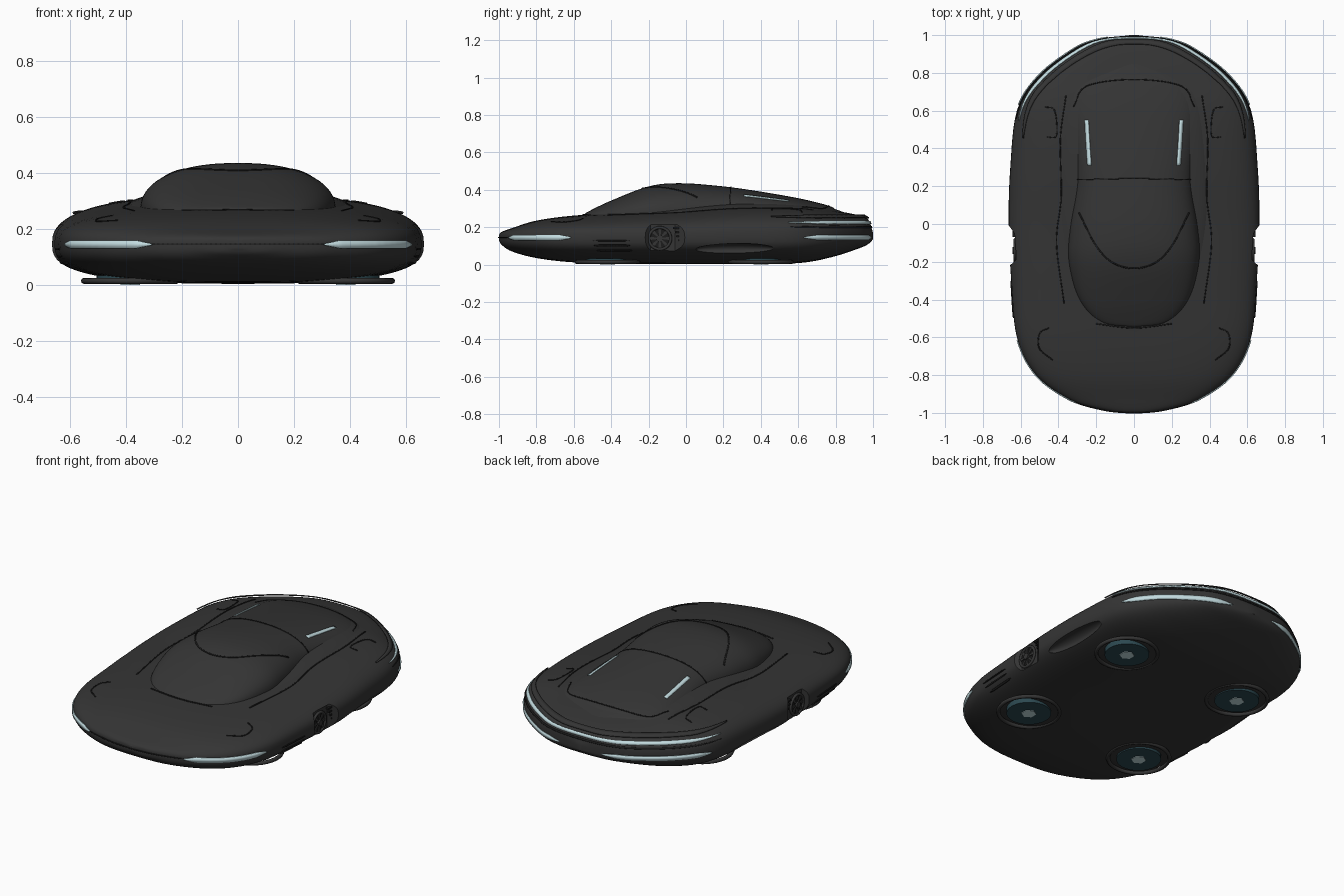
import bpy, bmesh
from math import sin, cos, pi, radians
from mathutils import Vector
from mathutils.bvhtree import BVHTree

if "Cube" in bpy.data.objects:
    bpy.data.objects.remove(bpy.data.objects["Cube"])


def material(name, rgb):
    m = bpy.data.materials.new(name)
    m.use_nodes = True
    m.diffuse_color = (*rgb, 1)
    m.node_tree.nodes["Principled BSDF"].inputs["Base Color"].default_value = (*rgb, 1)
    return m


PAINT = material("charcoal paint", (0.035, 0.035, 0.035))
SEAM = material("black seam", (0.012, 0.012, 0.012))
LIGHT = material("pale cyan light", (0.55, 0.72, 0.75))
TEAL = material("dark teal pad", (0.025, 0.065, 0.08))
surfaces = []


def finish(bm, name, mat, angle=35):
    bmesh.ops.recalc_face_normals(bm, faces=bm.faces)
    mesh = bpy.data.meshes.new(name)
    bm.to_mesh(mesh)
    bm.free()
    mesh.materials.append(mat)
    ob = bpy.data.objects.new(name, mesh)
    bpy.context.collection.objects.link(ob)
    smooth(ob, angle)
    return ob


def smooth(ob, angle=35):
    bpy.ops.object.select_all(action='DESELECT')
    ob.select_set(True)
    bpy.context.view_layer.objects.active = ob
    bpy.ops.object.shade_smooth_by_angle(angle=radians(angle))


def spline(keys, steps):
    """Catmull-Rom points through the keys."""
    k = [Vector(p) for p in keys]
    k = [k[0] * 2 - k[1]] + k + [k[-1] * 2 - k[-2]]
    out = []
    for a, b, c, d in zip(k, k[1:], k[2:], k[3:]):
        for i in range(steps):
            t = i / steps
            out.append((b * 2 + (c - a) * t + (a * 2 - b * 5 + c * 4 - d) * t**2
                        + (b * 3 - a - c * 3 + d) * t**3) / 2)
    return out + [k[-2]]


def loft(name, keys, power, steps=6, n=72):
    """Superellipse sections: y, half width, bottom, waist, top."""
    bm = bmesh.new()
    rings = []
    for y, w, low, mid, top in spline(keys, steps):
        ring = []
        for i in range(n):
            c, s = cos(2 * pi * i / n), sin(2 * pi * i / n)
            x = w * abs(c) ** (2 / power) * (1 if c > 0 else -1)
            z = mid + (top - mid if s > 0 else low - mid) * abs(s) ** (2 / power)
            ring.append(bm.verts.new((x, y, z)))
        rings.append(ring)
    for a, b in zip(rings, rings[1:]):
        for i in range(n):
            j = (i + 1) % n
            bm.faces.new((a[i], a[j], b[j], b[i]))
    bm.faces.new(rings[0])
    bm.faces.new(rings[-1])
    bmesh.ops.recalc_face_normals(bm, faces=bm.faces)
    surfaces.append(BVHTree.FromBMesh(bm))
    return finish(bm, name, PAINT)


def hit(origin, direction, lift):
    found = [s.ray_cast(origin, direction) for s in surfaces]
    found = [f for f in found if f[0] is not None]
    if not found:
        return None
    f = min(found, key=lambda r: r[3])
    return f[0] + f[1] * lift


def ribbon(name, pairs, mat, thick=0.006):
    bm = bmesh.new()
    rows = [[bm.verts.new(p) for p in pair] for pair in pairs if None not in pair]
    for a, b in zip(rows, rows[1:]):
        bm.faces.new((a[0], a[1], b[1], b[0]))
    ob = finish(bm, name, mat)
    mod = ob.modifiers.new("thickness", 'SOLIDIFY')
    mod.thickness, mod.offset = thick, 0


def band(name, a0, a1, z0, z1, mat, lift=0.003, n=40):
    """Tapered strip wrapped round the flank between two bearings."""
    pairs = []
    for i in range(n + 1):
        t = i / n
        a = radians(a0 + (a1 - a0) * t)
        out = Vector((cos(a), sin(a), 0))
        half = (z1 - z0) / 2 * min(1, 0.2 + 6 * t, 0.2 + 6 * (1 - t))
        mid = Vector((0, 0, (z0 + z1) / 2))
        pairs.append([hit(out * 2 + mid + Vector((0, 0, h)), -out, lift) for h in (half, -half)])
    ribbon(name, pairs, mat)


def drape(name, path, width, mat, lift=0.001, steps=8):
    """Strip laid on the upper surface along a plan path."""
    pts = spline(path, steps)
    pairs = []
    for i, p in enumerate(pts):
        d = (pts[min(i + 1, len(pts) - 1)] - pts[max(i - 1, 0)]).normalized()
        side = Vector((-d.y, d.x)) * width / 2
        pairs.append([hit(Vector((*(p + o), 2)), Vector((0, 0, -1)), lift) for o in (side, -side)])
    ribbon(name, pairs, mat, 0.004)


def disc(name, r, depth, centre, mat, sides=40, sideways=False, r2=None):
    bm = bmesh.new()
    bmesh.ops.create_cone(bm, cap_ends=True, segments=sides, radius1=r, radius2=r2 or r, depth=depth)
    ob = finish(bm, name, mat)
    ob.location = centre
    if sideways:
        ob.rotation_euler.y = pi / 2
    return ob


def ring(name, major, minor, centre, mat, sideways=False):
    bpy.ops.mesh.primitive_torus_add(major_radius=major, minor_radius=minor, location=centre,
                                     major_segments=40, minor_segments=8,
                                     rotation=(0, pi / 2 if sideways else 0, 0))
    ob = bpy.context.object
    ob.name = name
    ob.data.materials.append(mat)
    smooth(ob, 60)


def prism(name, outline, place, mat):
    """Solid between two placed copies of an outline."""
    bm = bmesh.new()
    a, b = [[bm.verts.new(place(u, v, e)) for u, v in outline] for e in (0, 1)]
    bm.faces.new(a)
    bm.faces.new(b)
    for i in range(len(a)):
        j = (i + 1) % len(a)
        bm.faces.new((a[i], a[j], b[j], b[i]))
    return finish(bm, name, mat)


def cut(ob, cutter):
    mod = ob.modifiers.new("cut", 'BOOLEAN')
    mod.operation, mod.solver, mod.object = 'DIFFERENCE', 'EXACT', cutter
    bpy.context.view_layer.objects.active = ob
    bpy.ops.object.modifier_apply(modifier=mod.name)
    bpy.data.objects.remove(cutter)


# Main hull, shoulder fairing and cabin
body = loft("body", [
    (-1, .02, .13, .145, .16), (-.985, .16, .105, .145, .175), (-.93, .34, .07, .145, .195),
    (-.8, .52, .035, .145, .235), (-.6, .62, .012, .145, .262), (-.3, .65, .004, .145, .28),
    (0, .664, .004, .145, .295), (.3, .655, .004, .145, .315), (.6, .62, .008, .15, .315),
    (.78, .51, .04, .15, .29), (.92, .33, .085, .15, .265), (.975, .2, .11, .15, .24),
    (1, .02, .135, .15, .17)], 2.8)
loft("shoulder_fairing", [
    (-.62, .05, .15, .2, .258), (-.4, .33, .15, .22, .285), (0, .41, .15, .24, .322),
    (.4, .41, .15, .25, .343), (.7, .36, .15, .24, .322), (.86, .1, .15, .2, .275)], 2.6)
loft("cabin", [
    (-.545, .03, .2, .25, .268), (-.52, .18, .2, .25, .285), (-.4, .29, .2, .255, .342),
    (-.2, .345, .2, .265, .418), (-.03, .34, .2, .27, .435), (.2, .31, .2, .27, .418),
    (.4, .32, .2, .27, .39), (.6, .33, .2, .27, .355), (.72, .28, .2, .27, .327),
    (.78, .17, .2, .265, .308), (.805, .03, .2, .26, .288)], 2.3)

# Front and rear light strips, rear lip, nose seams
band("upper_tail_light", 42, 138, .216, .231, LIGHT)
band("rear_lip", 38, 142, .243, .257, PAINT, lift=.009)
band("rear_gap", 42, 138, .196, .206, SEAM, lift=.001)
band("nose_seam", -110, -70, .143, .148, SEAM, lift=.001)
for side, turn in (("left", lambda a: a), ("right", lambda a: 180 - a)):
    band(side + "_headlight", turn(-72), turn(-45), .13, .158, LIGHT)
    band(side + "_tail_light", turn(82), turn(46), .132, .158, LIGHT)
    for k in range(3):
        band(f"{side}_skirt_slat_{k}", turn(-38), turn(-25), .075 + k * .025, .081 + k * .025, SEAM)

# Panel lines and roof lights
drape("windscreen_seam", [(-.29, .06), (-.21, -.1), (-.12, -.2), (0, -.235),
                          (.12, -.2), (.21, -.1), (.29, .06)], .007, SEAM)
drape("roof_seam", [(-.3, .235), (0, .24), (.3, .235)], .005, SEAM)
drape("rear_window_seam", [(-.32, .62), (-.25, .73), (0, .765), (.25, .73), (.32, .62)], .005, SEAM)
drape("hood_seam", [(-.2, -.528), (0, -.55), (.2, -.528)], .007, SEAM)
for s, side in ((1, "left"), (-1, "right")):
    drape(side + "_roof_light", [(s * .235, .31), (s * .243, .43), (s * .25, .55)], .02, LIGHT, .003)
    drape(side + "_shoulder_seam", [(s * .37, -.42), (s * .41, -.1), (s * .385, .15),
                                    (s * .39, .45), (s * .36, .68)], .006, SEAM)
    drape(side + "_hood_vent", [(s * .43, -.72), (s * .5, -.66), (s * .5, -.58), (s * .45, -.55)], .006, SEAM)
    drape(side + "_rear_vent", [(s * .47, .62), (s * .42, .6), (s * .41, .47), (s * .46, .46)], .006, SEAM)

    # Side intake notch and lower scoop
    cut(body, prism("notch_cutter", [(.69, -.25), (.625, -.19), (.625, -.06), (.69, .03)],
                    lambda u, v, e: (s * u, v, .07 + .145 * e), PAINT))
    bm = bmesh.new()
    bmesh.ops.create_uvsphere(bm, u_segments=32, v_segments=16, radius=1)
    bmesh.ops.scale(bm, vec=(.05, .22, .034), verts=bm.verts)
    bmesh.ops.translate(bm, vec=(s * .64, .27, .08), verts=bm.verts)
    cut(body, finish(bm, "scoop_cutter", PAINT))

    # Turbine and grille inside the intake
    disc(side + "_turbine_well", .055, .008, (s * .625, -.14, .14), SEAM, sideways=True)
    ring(side + "_turbine_rim", .058, .008, (s * .63, -.14, .14), PAINT, True)
    disc(side + "_turbine_hub", .018, .02, (s * .632, -.14, .14), PAINT, 16, True)
    for k in range(8):
        a = k * pi / 4
        prism(f"{side}_turbine_blade_{k}", [(.015, -.004), (.055, -.009), (.055, .009), (.015, .004)],
              lambda u, v, e: (s * (.626 + .008 * e), -.14 + u * cos(a) - v * sin(a),
                               .14 + u * sin(a) + v * cos(a)), PAINT)
    for k in range(4):
        z = .125 + k * .022
        prism(f"{side}_grille_bar_{k}", [(-.04 - k * .01, z), (-.02 + k * .005, z),
                                         (-.02 + k * .005, z + .009), (-.04 - k * .01, z + .009)],
              lambda u, v, e: (s * (.62 + .022 * e), u, v), SEAM)

    # Hover pads underneath
    for y, end in ((-.42, "front"), (.4, "rear")):
        x = s * .385
        name = f"{end}_{side}_hover_pad"
        ring(name + "_rim", .165, .011, (x, y, .014), PAINT)
        disc(name, .12, .03, (x, y, .018), TEAL)
        disc(name + "_core", .04, .02, (x, y, .01), LIGHT, 6)
smooth(body, 35)
